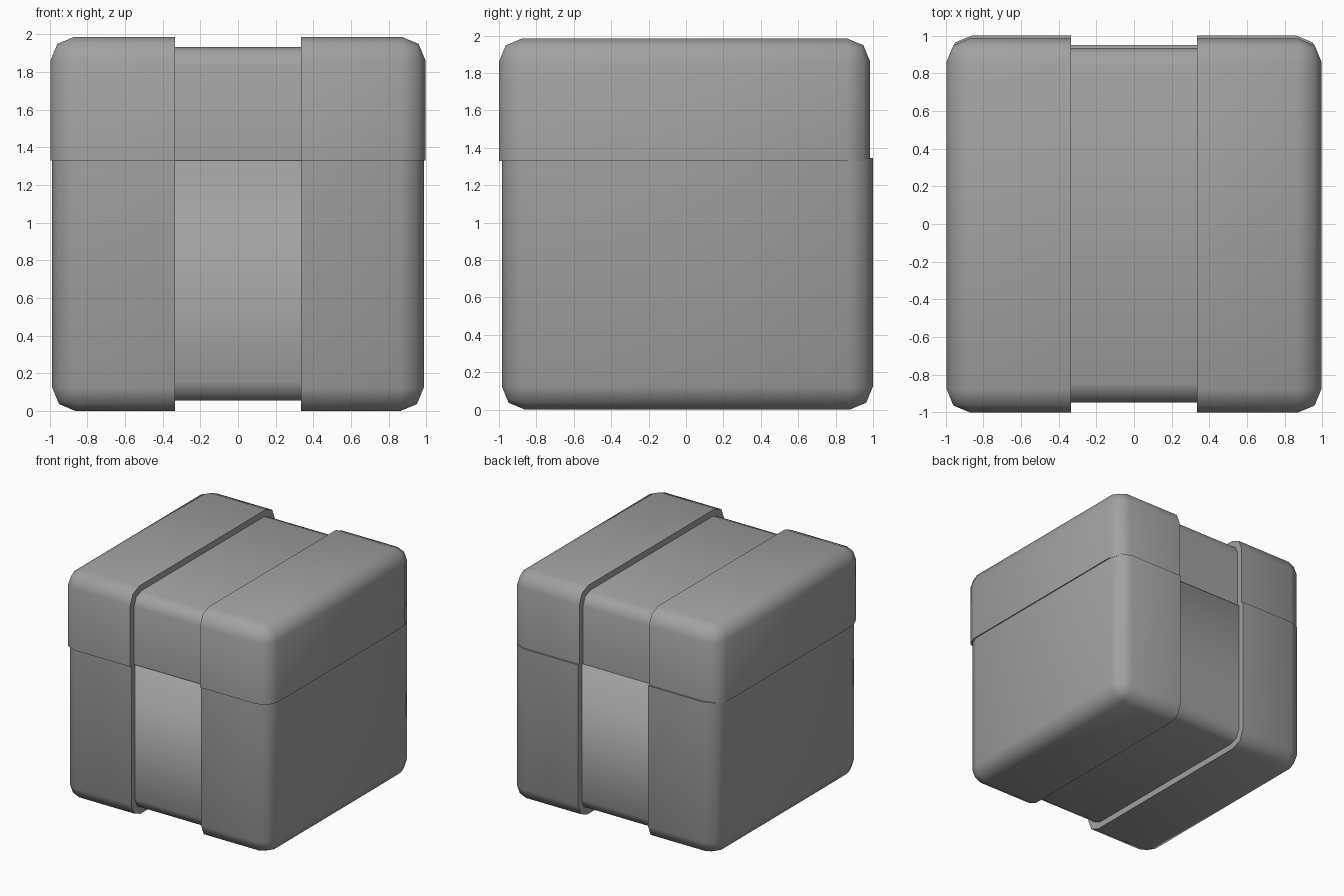
import bpy, bmesh, math

if "Cube" in bpy.data.objects:
    bpy.data.objects.remove(bpy.data.objects["Cube"])

SEAM = 1.33   # height where lid meets base
BAND = 0.335  # half width of the recessed centre band

grey = bpy.data.materials.new("dark_grey")
grey.diffuse_color = (0.36, 0.36, 0.36, 1)
grey.use_nodes = True
grey.node_tree.nodes["Principled BSDF"].inputs["Base Color"].default_value = grey.diffuse_color


def block(name, x, y, z, seam_z, bevel, inner_x=(), open_ends=False, angle=50, mirror=False):
    """Box with all edges rounded except those lying in the seam or inner planes."""
    bm = bmesh.new()
    bmesh.ops.create_cube(bm, size=1)
    for v in bm.verts:
        v.co = [r[0] if c < 0 else r[1] for c, r in zip(v.co, (x, y, z))]

    def in_plane(e, axis, val):
        return all(abs(v.co[axis] - val) < 1e-4 for v in e.verts)

    edges = [e for e in bm.edges if not in_plane(e, 2, seam_z)
             and not any(in_plane(e, 0, p) for p in inner_x)]
    bmesh.ops.bevel(bm, geom=edges, offset=bevel, segments=2, profile=0.5,
                    affect='EDGES', clamp_overlap=True)
    bmesh.ops.recalc_face_normals(bm, faces=bm.faces)
    bm.normal_update()
    if open_ends:
        ends = [f for f in bm.faces if abs(f.normal.x) > 0.9]
        bmesh.ops.delete(bm, geom=ends, context='FACES')
    me = bpy.data.meshes.new(name)
    bm.to_mesh(me)
    bm.free()
    me.materials.append(grey)
    ob = bpy.data.objects.new(name, me)
    bpy.context.collection.objects.link(ob)
    bpy.ops.object.select_all(action='DESELECT')
    ob.select_set(True)
    bpy.context.view_layer.objects.active = ob
    bpy.ops.object.shade_smooth_by_angle(angle=math.radians(angle))
    if mirror:
        mod = ob.modifiers.new("mirror", 'MIRROR')
        mod.use_mirror_merge = False
    return ob


# Raised side halves of the base and lid; the base forms a small lip at the back
block("base_sides", (BAND, 0.986), (-0.985, 1.0), (0, 1.345), 1.345, 0.125,
      inner_x=(BAND,), mirror=True)
block("lid_sides", (BAND, 0.995), (-1.0, 0.985), (SEAM, 1.985), SEAM, 0.125,
      inner_x=(BAND,), mirror=True)

# Recessed centre band of the base and lid
block("base_band", (-BAND, BAND), (-0.935, 0.95), (0.055, SEAM), SEAM, 0.1,
      inner_x=(-BAND, BAND), open_ends=True, angle=120)
block("lid_band", (-BAND, BAND), (-0.947, 0.935), (SEAM, 1.932), SEAM, 0.1,
      inner_x=(-BAND, BAND), open_ends=True)
